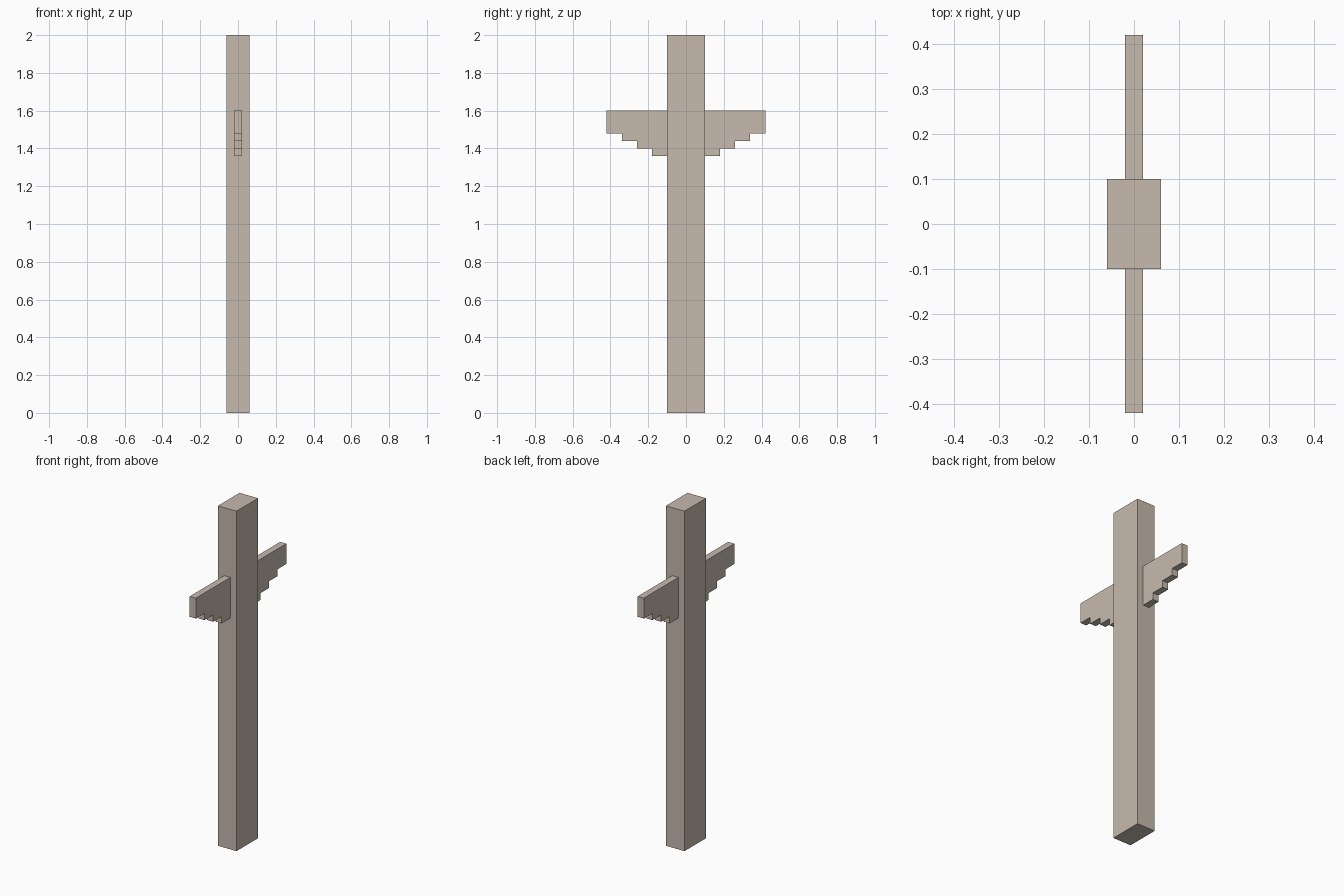
import bpy, bmesh

if "Cube" in bpy.data.objects:
    bpy.data.objects.remove(bpy.data.objects["Cube"])

mat = bpy.data.materials.new("pale stone")
mat.diffuse_color = (0.57, 0.49, 0.42, 1)
mat.use_nodes = True
mat.node_tree.nodes["Principled BSDF"].inputs["Base Color"].default_value = mat.diffuse_color


def extrude_profile(name, profile, x0, x1):
    """Solid from a (y, z) outline extruded along x."""
    bm = bmesh.new()
    face = bm.faces.new([bm.verts.new((x0, y, z)) for y, z in profile])
    ext = bmesh.ops.extrude_face_region(bm, geom=[face], use_keep_orig=True)
    moved = [g for g in ext["geom"] if isinstance(g, bmesh.types.BMVert)]
    bmesh.ops.translate(bm, verts=moved, vec=(x1 - x0, 0, 0))
    bmesh.ops.recalc_face_normals(bm, faces=bm.faces[:])
    mesh = bpy.data.meshes.new(name)
    bm.to_mesh(mesh)
    bm.free()
    mesh.materials.append(mat)
    obj = bpy.data.objects.new(name, mesh)
    bpy.context.collection.objects.link(obj)
    return obj


# Upright post
extrude_profile("post", [(-0.1, 0), (0.1, 0), (0.1, 2), (-0.1, 2)], -0.06, 0.06)

# Stepped bracket arm: flat top, underside rising in four steps
outline = [(0.1, 1.6)]
for i in range(4):
    y0 = 0.1 + 0.08 * i
    z = 1.36 + 0.04 * i
    outline += [(y0, z), (y0 + 0.08, z)]
outline.append((0.42, 1.6))
arms = extrude_profile("bracket_arms", outline, -0.02, 0.02)

# Matching arm on the opposite side
mirror = arms.modifiers.new("mirror", 'MIRROR')
mirror.use_axis = (False, True, False)
mirror.use_mirror_merge = False
